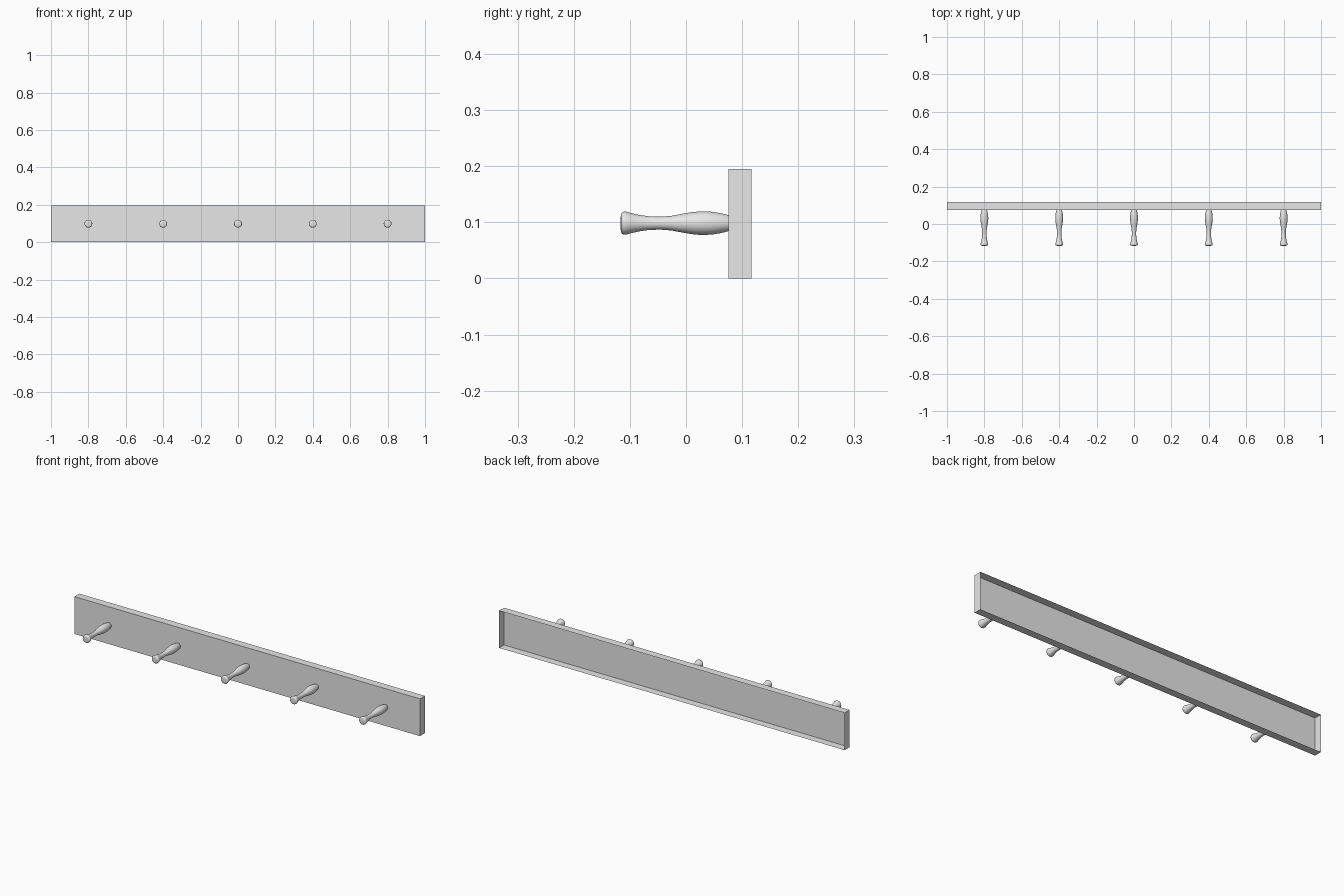
import bpy
import bmesh
import math

cube = bpy.data.objects.get("Cube")
if cube:
    bpy.data.objects.remove(cube, do_unlink=True)

# One plain grey for everything
GREY = (0.8, 0.8, 0.8, 1.0)
grey = bpy.data.materials.new("plain grey")
grey.use_nodes = True
grey.diffuse_color = GREY
grey.node_tree.nodes["Principled BSDF"].inputs["Base Color"].default_value = GREY

FRONT, BACK, HEIGHT = 0.076, 0.1165, 0.195


def add_object(name, bm):
    mesh = bpy.data.meshes.new(name)
    bm.to_mesh(mesh)
    bm.free()
    mesh.materials.append(grey)
    obj = bpy.data.objects.new(name, mesh)
    bpy.context.collection.objects.link(obj)
    return obj


# Backboard: a thin shell, open at the back
bm = bmesh.new()
bmesh.ops.create_cube(bm, size=1)
bmesh.ops.scale(bm, vec=(2.0, BACK - FRONT, HEIGHT), verts=bm.verts)
bmesh.ops.translate(bm, vec=(0, (FRONT + BACK) / 2, HEIGHT / 2), verts=bm.verts)
open_side = [f for f in bm.faces if f.normal.y > 0.9]
bmesh.ops.delete(bm, geom=open_side, context='FACES')
add_object("backboard", bm)

# Turned peg profile: (y, radius) from the tip to the board
PROFILE = [(-0.1165, 0.0), (-0.1165, 0.009), (-0.116, 0.0155), (-0.114, 0.019),
           (-0.111, 0.0206), (-0.107, 0.0205), (-0.098, 0.0180), (-0.084, 0.0147),
           (-0.066, 0.0122), (-0.046, 0.0115), (-0.026, 0.0130), (-0.006, 0.0168),
           (0.010, 0.0195), (0.022, 0.0207), (0.034, 0.0210), (0.047, 0.0202),
           (0.060, 0.0181), (0.070, 0.0158), (FRONT, 0.0140)]


def add_peg(name, x):
    bm = bmesh.new()
    verts = [bm.verts.new((r, y, 0)) for y, r in PROFILE]
    edges = [bm.edges.new(pair) for pair in zip(verts, verts[1:])]
    bmesh.ops.spin(bm, geom=verts + edges, cent=(0, 0, 0), axis=(0, 1, 0),
                   angle=math.tau, steps=32, use_duplicate=False)
    bmesh.ops.remove_doubles(bm, verts=bm.verts, dist=0.00005)
    bmesh.ops.recalc_face_normals(bm, faces=bm.faces)
    # An open surface can end up inside out: the tip must face forward
    tip = min(bm.faces, key=lambda f: f.calc_center_median().y)
    if tip.normal.y > 0:
        bmesh.ops.reverse_faces(bm, faces=bm.faces)
    for face in bm.faces:
        face.smooth = True
    peg = add_object(name, bm)
    peg.location = (x, 0, 0.0985)


# Five evenly spaced pegs
for i in range(5):
    add_peg(f"peg_{i + 1}", -0.8 + 0.4 * i)
